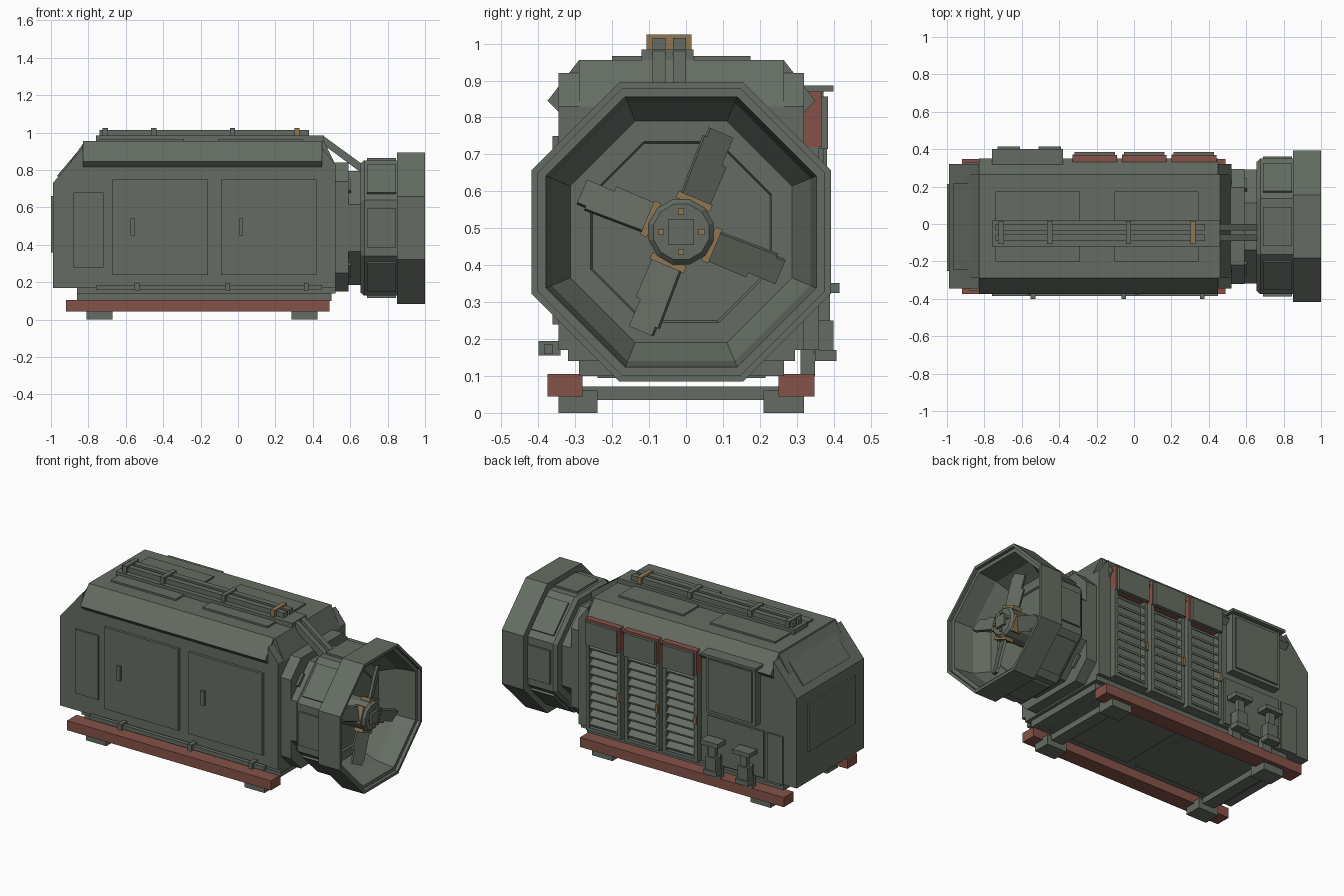
import bpy, bmesh, math
from mathutils import Matrix, Vector

cube = bpy.data.objects.get("Cube")
if cube:
    bpy.data.objects.remove(cube, do_unlink=True)

CY, CZ = -0.013, 0.49   # axis of the fan housing


def material(name, rgb):
    m = bpy.data.materials.new(name)
    m.use_nodes = True
    m.diffuse_color = (*rgb, 1)
    m.node_tree.nodes["Principled BSDF"].inputs["Base Color"].default_value = (*rgb, 1)
    return m


GREY = material("grey green paint", (0.130, 0.152, 0.125))
RED = material("faded red paint", (0.235, 0.085, 0.065))
TAN = material("tan metal", (0.275, 0.180, 0.085))


def finish(name, bm, mat):
    bmesh.ops.recalc_face_normals(bm, faces=bm.faces)
    mesh = bpy.data.meshes.new(name)
    bm.to_mesh(mesh)
    bm.free()
    mesh.materials.append(mat)
    ob = bpy.data.objects.new(name, mesh)
    bpy.context.collection.objects.link(ob)
    return ob


def prism(name, pts, axis, a, b, mat=GREY, matrix=None):
    """Extrude a profile: (x, z) points along y, or (y, z) points along x."""
    bm = bmesh.new()
    put = (lambda p, t: (p[0], t, p[1])) if axis == "y" else (lambda p, t: (t, *p))
    lo = [bm.verts.new(put(p, a)) for p in pts]
    hi = [bm.verts.new(put(p, b)) for p in pts]
    bm.faces.new(lo)
    bm.faces.new(hi[::-1])
    for i in range(len(pts)):
        j = (i + 1) % len(pts)
        bm.faces.new((lo[i], lo[j], hi[j], hi[i]))
    if matrix:
        bm.transform(matrix)
    return finish(name, bm, mat)


def box(name, x, y, z, mat=GREY, matrix=None):
    pts = [(x[0], z[0]), (x[1], z[0]), (x[1], z[1]), (x[0], z[1])]
    return prism(name, pts, "y", *y, mat, matrix)


def lathe(name, profile, sides=8, mat=GREY):
    """Faceted ring about the fan axis from (x, flat radius) pairs, capped at both ends."""
    bm = bmesh.new()
    rings = []
    for x, r in profile:
        rad = r / math.cos(math.pi / sides)
        angles = [(i + 0.5) * math.tau / sides for i in range(sides)]
        rings.append([bm.verts.new((x, CY + rad * math.cos(t), CZ + rad * math.sin(t)))
                      for t in angles])
    for p, q in zip(rings, rings[1:]):
        for i in range(sides):
            j = (i + 1) % sides
            bm.faces.new((p[i], p[j], q[j], q[i]))
    bm.faces.new(rings[0])
    bm.faces.new(rings[-1])
    return finish(name, bm, mat)


def about_fan(angle):
    return Matrix.Translation((0, CY, CZ)) @ Matrix.Rotation(angle, 4, "X")


# Main body with chamfered ends, and the overhanging roof
prism("body", [(-0.99, 0.17), (0.52, 0.17), (0.52, 0.83), (0.45, 0.92), (0.45, 0.83),
               (-0.83, 0.83), (-0.83, 0.92), (-0.99, 0.73)], "y", -0.345, 0.32)
roof = [(-0.29, 0.955), (-0.375, 0.845), (-0.345, 0.815), (0.32, 0.815), (0.35, 0.845), (0.265, 0.955)]
prism("roof", roof, "x", -0.83, 0.45)
prism("roof_end_front", [(0.44, 0.955), (0.46, 0.955), (0.52, 0.83), (0.44, 0.83)], "y", -0.29, 0.265)
prism("roof_end_rear", [(-0.82, 0.955), (-0.82, 0.83), (-0.905, 0.83)], "y", -0.29, 0.265)
box("undertray", (-0.86, 0.5), (-0.29, 0.265), (0.1, 0.175))
box("body_sill", (-0.86, 0.52), (-0.32, 0.295), (0.14, 0.175))
for i, x in enumerate((-0.78, -0.15)):
    box(f"undertray_panel_{i}", (x, x + 0.57), (-0.24, 0.215), (0.094, 0.101))

# Skid rails, crossbars and feet
for side, y0, y1, f0, f1 in (("right", -0.375, -0.28, -0.345, -0.24), ("left", 0.25, 0.348, 0.21, 0.32)):
    box(f"{side}_skid_rail", (-0.92, 0.49), (y0, y1), (0.045, 0.105), RED)
    for i, x in enumerate((-0.81, 0.285)):
        box(f"{side}_foot_{i}", (x, x + 0.14), (f0, f1), (0, 0.06))
for i, x in enumerate((-0.78, 0.315)):
    box(f"crossbar_{i}", (x, x + 0.08), (-0.3, 0.28), (0.035, 0.072))

# Roof plates, conduit tray, conduits and clamps
for i, x in enumerate((-0.74, -0.105)):
    box(f"roof_plate_{i}", (x, x + 0.45), (-0.2, 0.175), (0.95, 0.966))
box("conduit_tray", (-0.76, 0.46), (-0.12, 0.02), (0.95, 0.984))
for i, y in enumerate((-0.091, -0.035)):
    box(f"roof_conduit_{i}", (-0.74, 0.38), (y, y + 0.035), (0.98, 1.015))
    prism(f"sloped_conduit_{i}", [(0.43, 0.955), (0.46, 0.98), (0.68, 0.82), (0.66, 0.785)],
          "y", y, y + 0.035)
for i, x in enumerate((-0.71, -0.45, -0.03, 0.315)):
    box(f"conduit_clamp_{i}", (x - 0.014, x + 0.014), (-0.107, 0.015), (0.98, 1.025), TAN if i == 3 else GREY)

# Doors, handles and low pipe on the right side
box("small_side_panel", (-0.88, -0.72), (-0.355, -0.34), (0.28, 0.68))
for i, x in enumerate((-0.67, -0.09)):
    box(f"side_door_{i}", (x, x + 0.51), (-0.362, -0.34), (0.24, 0.75))
    box(f"door_handle_{i}", (x + 0.095, x + 0.118), (-0.378, -0.36), (0.45, 0.54))
box("low_pipe", (-0.76, 0.45), (-0.385, -0.36), (0.16, 0.185))
for i, x in enumerate((-0.54, -0.055, 0.365)):
    box(f"pipe_bracket_{i}", (x - 0.013, x + 0.013), (-0.4, -0.34), (0.155, 0.195))

# Rear end panels
box("rear_panel", (-1.0, -0.985), (-0.25, 0.215), (0.36, 0.66))
slope = Matrix.Translation((-0.91, CY, 0.825)) @ Matrix.Rotation(-math.atan2(0.19, 0.16), 4, "Y")
box("rear_slope_panel", (-0.08, 0.08), (-0.23, 0.23), (-0.005, 0.008), GREY, slope)

# Louvre bays with red rain hoods on the left side
for bay, x in enumerate((-0.33, -0.065, 0.2)):
    x1 = x + 0.24
    box(f"rain_hood_{bay}", (x, x1), (0.31, 0.368), (0.72, 0.87), RED)
    box(f"rain_hood_plate_{bay}", (x + 0.012, x1 - 0.012), (0.36, 0.385), (0.715, 0.857))
    for post in (x, x1 - 0.022):
        box(f"louvre_post_{bay}", (post, post + 0.022), (0.31, 0.36), (0.17, 0.73))
    box(f"louvre_sill_{bay}", (x, x1), (0.31, 0.36), (0.17, 0.19))
    for k in range(10):
        z = 0.2 + k * 0.053
        prism(f"louvre_slat_{bay}_{k}", [(0.315, z + 0.028), (0.355, z), (0.358, z + 0.012), (0.315, z + 0.042)],
              "x", x + 0.02, x1 - 0.02)
    box(f"louvre_latch_{bay}", (x + 0.002, x + 0.02), (0.355, 0.372), (0.41, 0.46), TAN)

# Control cabinet and lower plates
box("cabinet", (-0.74, -0.4), (0.31, 0.372), (0.51, 0.875))
box("cabinet_door", (-0.72, -0.42), (0.37, 0.382), (0.53, 0.85))
box("cabinet_lid", (-0.76, -0.38), (0.31, 0.4), (0.87, 0.886))
box("valve_plate", (-0.77, -0.38), (0.31, 0.332), (0.18, 0.47))
box("corner_plate", (-0.9, -0.79), (0.31, 0.33), (0.17, 0.47))

# Two valves with bases, stems and caps
for i, x in enumerate((-0.67, -0.45)):
    for part, w, y0, y1, z0, z1 in (("base", 0.045, 0.35, 0.408, 0.14, 0.17), ("block", 0.035, 0.345, 0.4, 0.16, 0.25),
                                    ("stem", 0.022, 0.36, 0.39, 0.24, 0.335), ("cap", 0.06, 0.34, 0.415, 0.325, 0.352),
                                    ("mount", 0.03, 0.31, 0.35, 0.1, 0.25)):
        box(f"valve_{part}_{i}", (x - w, x + w), (y0, y1), (z0, z1))

# Collar and eight-sided fan housing, hollow at the mouth
collar = [(-0.32, 0.25), (-0.22, 0.15), (0.195, 0.15), (0.295, 0.25),
          (0.295, 0.74), (0.195, 0.84), (-0.22, 0.84), (-0.32, 0.74)]
prism("collar", collar, "x", 0.51, 0.59)
lathe("fan_housing", [(0.55, 0.305), (0.655, 0.305), (0.655, 0.345), (0.675, 0.362), (0.85, 0.362), (0.85, 0.405),
                      (1.0, 0.405), (1.0, 0.388), (0.98, 0.388), (0.98, 0.366), (0.86, 0.35),
                      (0.77, 0.30), (0.77, 0.245), (0.76, 0.24)])
for i in range(8):
    turn = about_fan(i * math.tau / 8)
    box(f"housing_plate_{i}", (0.69, 0.845), (-0.105, 0.105), (0.355, 0.374), GREY, turn)
    if i % 2:
        box(f"neck_lug_{i}", (0.585, 0.605), (-0.04, 0.04), (0.29, 0.325), GREY, turn)

# Fan hub, bolts, blade clamps and pitched blades
lathe("fan_hub", [(0.74, 0.088), (0.93, 0.088), (0.945, 0.075)], 12)
box("hub_cap", (0.94, 0.96), (CY - 0.035, CY + 0.035), (CZ - 0.035, CZ + 0.035))
blade = [(-0.042, 0.08), (0.045, 0.08), (0.045, 0.21), (0.03, 0.21), (0.03, 0.29),
         (-0.042, 0.29), (-0.042, 0.265), (-0.05, 0.265)]
for i in range(4):
    box(f"hub_bolt_{i}", (0.94, 0.956), (-0.008, 0.008), (0.047, 0.063), TAN, about_fan(i * math.pi / 2))
    turn = about_fan(math.radians(-23 + 90 * i))
    box(f"blade_clamp_{i}", (0.87, 0.93), (-0.05, 0.05), (0.08, 0.1), TAN, turn)
    pitch = turn @ Matrix.Translation((0.9, 0, 0)) @ Matrix.Rotation(math.radians(22), 4, "Z")
    prism(f"fan_blade_{i}", blade, "x", -0.008, 0.008, GREY, pitch)
